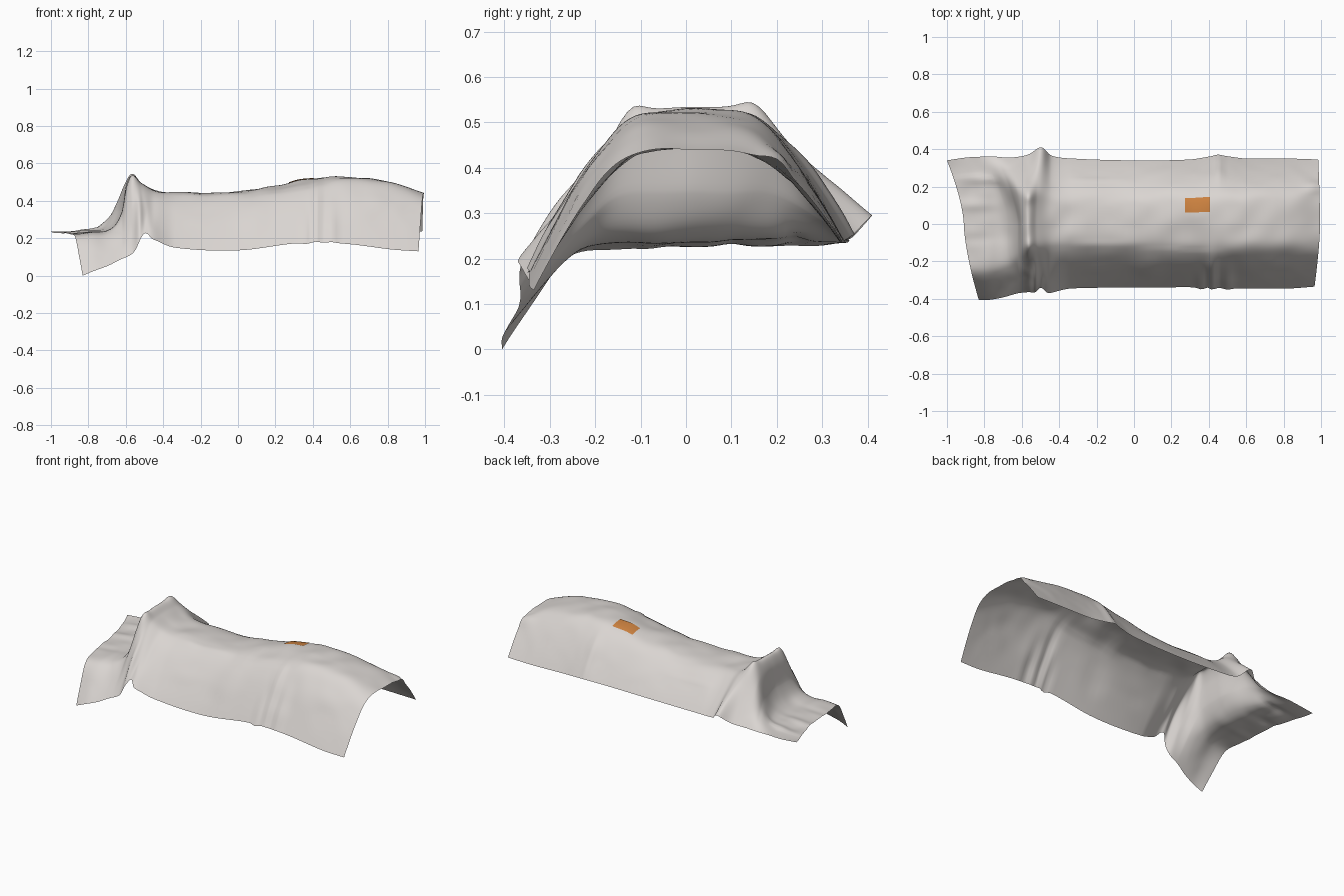
import bpy, bmesh, math
from mathutils import Vector, noise

if "Cube" in bpy.data.objects:
    bpy.data.objects.remove(bpy.data.objects["Cube"])

# Cross-section stations along the body:
# middle x, front-edge x, back-edge x, top z, crown half width, front y, front z, back y, back z
STATIONS = [
    (-.91, -.83, -1.0, .225, .27, -.405, .00, .34, .235),
    (-.79, -.77, -.90, .234, .265, -.405, .025, .355, .235),
    (-.68, -.69, -.81, .255, .225, -.39, .055, .36, .24),
    (-.622, -.62, -.74, .34, .18, -.37, .09, .36, .24),
    (-.60, -.575, -.66, .475, .145, -.365, .11, .355, .24),
    (-.57, -.545, -.57, .535, .135, -.36, .14, .37, .25),
    (-.52, -.50, -.50, .50, .135, -.34, .225, .41, .295),
    (-.44, -.45, -.44, .455, .13, -.365, .195, .365, .25),
    (-.33, -.34, -.33, .445, .12, -.345, .15, .35, .24),
    (0, 0, 0, .45, .115, -.34, .135, .34, .235),
    (.30, .30, .30, .505, .12, -.338, .172, .345, .24),
    (.45, .45, .45, .525, .125, -.34, .175, .365, .25),
    (.60, .60, .60, .527, .125, -.345, .168, .35, .24),
    (.82, .82, .82, .50, .13, -.345, .14, .35, .235),
    (.995, .965, .985, .44, .145, -.335, .13, .345, .235),
]
# Soft folds: centre x, centre y, x spread, y spread, height
FOLDS = [
    (-.565, -.12, .03, .035, .02), (-.565, .145, .03, .035, .016),
    (.36, -.30, .025, .10, -.018), (.42, -.28, .02, .14, .02),
    (.50, -.31, .03, .08, .015), (-.53, -.29, .02, .09, .03),
    (-.46, -.27, .025, .1, -.02), (-.17, -.11, .18, .02, .004),
    (-.2, .235, .13, .012, .006), (-.85, .1, .12, .03, .008),
    (-.85, -.08, .10, .03, -.006), (-.8, .24, .10, .03, .012),
    (.45, .3, .025, .09, .015), (.1, -.24, .07, .05, .012),
    (.7, -.22, .09, .04, .012), (.97, .20, .05, .03, .02),
    (.28, -.08, .16, .10, -.02),
]


def slope(k, c):
    a, b = STATIONS[max(k - 1, 0)], STATIONS[min(k + 1, len(STATIONS) - 1)]
    return (b[c] - a[c]) / (b[0] - a[0])


def station(u):
    """Cubic interpolation of all station values at middle x = u."""
    i = max(k for k in range(len(STATIONS) - 1) if STATIONS[k][0] <= u + 1e-9)
    p, q = STATIONS[i], STATIONS[i + 1]
    h = q[0] - p[0]
    t = (u - p[0]) / h
    return [(2*t**3 - 3*t*t + 1) * p[c] + (t**3 - 2*t*t + t) * h * slope(i, c)
            + (3*t*t - 2*t**3) * q[c] + (t**3 - t*t) * h * slope(i + 1, c)
            for c in range(9)]


def soft(d, e):
    return (math.sqrt(d * d + e * e) + d) / 2


def cloth(u, v):
    """Point on the sheet: u along the body, v from -1 (front) to 1 (back)."""
    xm, xf, xb, zt, w, yf, zf, yb, zb = station(u)
    xe, ye, ze, w = (xf, -yf, zf, w - .01) if v < 0 else (xb, yb, zb, w + .03)
    t = abs(v)
    y = t * ye
    # sides bulge along the body, and hang straight at the raised feet
    body = min(1, max(0, (u + .52) / .2))
    e = .035 + .025 * body
    drop = (soft(y - w, e) - soft(-w, e)) / (soft(ye - w, e) - soft(-w, e))
    drop = max(0, drop) ** (1 + .27 * body)
    p = Vector((xm + (xe - xm) * t ** 1.5, math.copysign(y, v), zt + (ze - zt) * drop))
    lift = sum(a * math.exp(-((p.x - fx) / sx) ** 2 - ((p.y - fy) / sy) ** 2)
               for fx, fy, sx, sy, a in FOLDS)
    lift += .008 * noise.noise(p * 9) * (1 - t ** 6)
    side = min(1, t * t * 1.3) if drop > .1 else 0
    p.y += math.copysign(lift * side * .7, v)
    p.z += lift * (1 - side * .6)
    return p


def sheet(name, us, vs, colour, lift=0):
    bm = bmesh.new()
    rows = [[bm.verts.new(cloth(u, v) + Vector((0, 0, lift))) for v in vs] for u in us]
    for a, b in zip(rows, rows[1:]):
        for j in range(len(vs) - 1):
            bm.faces.new((a[j], b[j], b[j + 1], a[j + 1]))
    mesh = bpy.data.meshes.new(name)
    bm.to_mesh(mesh)
    bm.free()
    mesh.materials.append(colour)
    for f in mesh.polygons:
        f.use_smooth = True
    obj = bpy.data.objects.new(name, mesh)
    bpy.context.collection.objects.link(obj)
    return obj


def material(name, rgb):
    m = bpy.data.materials.new(name)
    m.diffuse_color = (*rgb, 1)
    m.use_nodes = True
    m.node_tree.nodes["Principled BSDF"].inputs["Base Color"].default_value = m.diffuse_color
    return m


linen = material("pale_linen", (.70, .665, .64))
orange = material("orange_tag", (.60, .22, .05))

# Draped sheet
us = [a[0] + (b[0] - a[0]) * k / 8 for a, b in zip(STATIONS, STATIONS[1:]) for k in range(8)]
sheet("draped_sheet", us + [STATIONS[-1][0]], [j / 28 - 1 for j in range(57)], linen)

# Small tag lying on the sheet
sheet("tag", [.272 + .133 * k / 14 for k in range(15)],
      [(.063 + .079 * k / 8) / .352 for k in range(9)], orange, .004)
